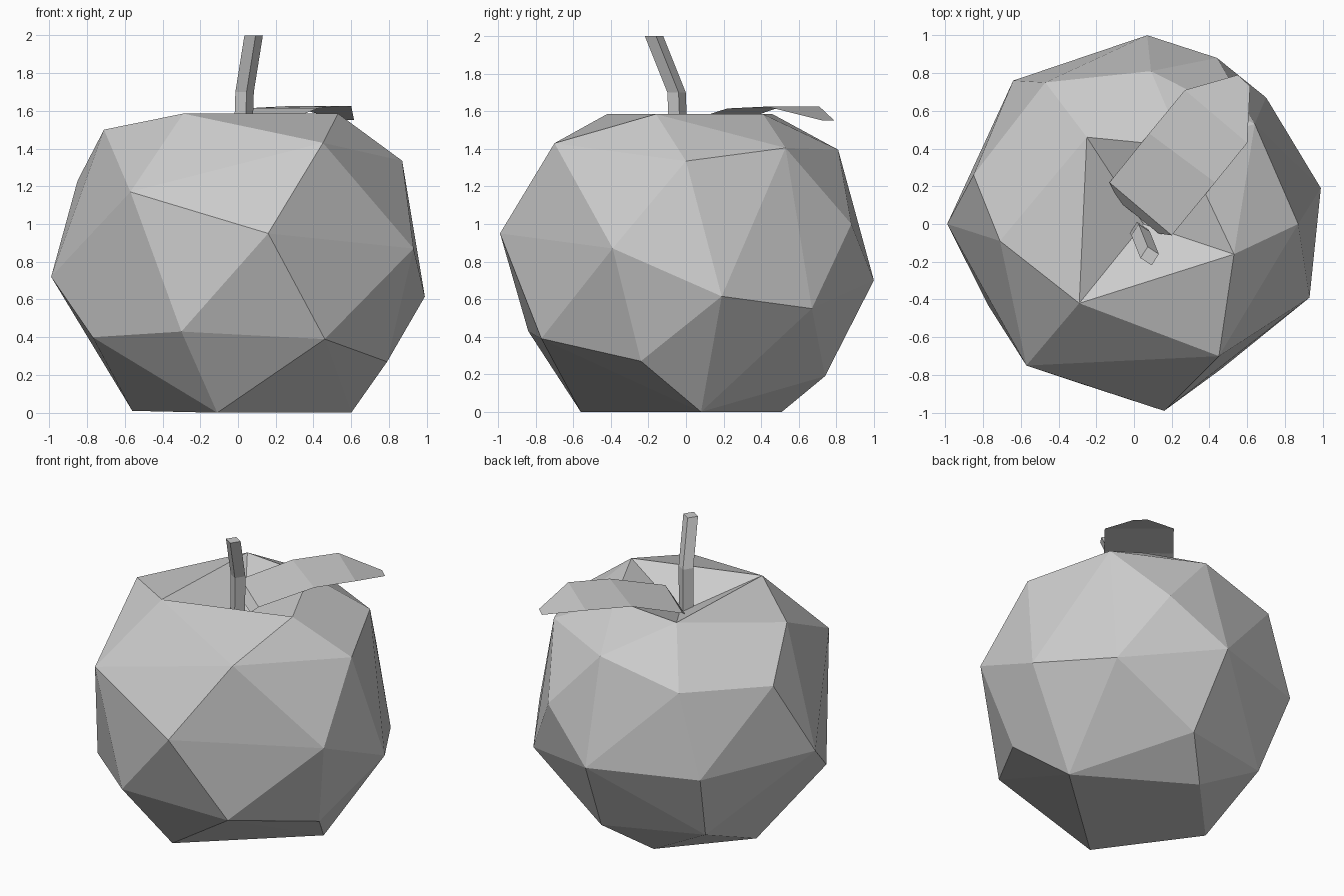
import bpy, bmesh
from math import sin, cos, radians, pi

if "Cube" in bpy.data.objects:
    bpy.data.objects.remove(bpy.data.objects["Cube"])


def finish(name, bm):
    bmesh.ops.recalc_face_normals(bm, faces=bm.faces)
    mesh = bpy.data.meshes.new(name)
    bm.to_mesh(mesh)
    bm.free()
    obj = bpy.data.objects.new(name, mesh)
    bpy.context.collection.objects.link(obj)
    return obj


# Faceted fruit body: rough rings of points, wrapped in a convex skin
rings = [
    # foot
    [(-.11, -.56, 0), (.60, .08, 0), (-.11, .51, 0), (-.56, .03, .01)],
    # lower flank
    [(-.30, -.84, .43), (.46, -.77, .39), (.79, -.24, .27), (.13, .74, .19),
     (-.545, .565, .235), (-.77, -.435, .40)],
    # waist
    [(.16, -.99, .95), (.93, -.39, .87), (.99, .19, .615), (.70, .67, .55),
     (.44, .88, 1.0), (.07, 1.0, .70), (-.64, .76, .71), (-.99, 0, .72)],
    # shoulder
    [(-.57, -.75, 1.17), (.45, -.70, 1.43), (.87, 0, 1.335), (.64, .53, 1.405),
     (.09, .81, 1.395), (-.47, .75, 1.265), (-.85, .26, 1.23), (-.71, -.09, 1.50)],
]
rim = [(-.29, -.42, 1.585), (.53, -.16, 1.585), (.26, .41, 1.585), (-.25, .46, 1.585)]

bm = bmesh.new()
for ring in rings:
    for p in ring:
        bm.verts.new(p)
top = [bm.verts.new(p) for p in rim]
bmesh.ops.convex_hull(bm, input=bm.verts[:])
# Dimple replaces the flat cap
cap = [f for f in bm.faces if all(v.co.z > 1.57 for v in f.verts)]
bmesh.ops.delete(bm, geom=cap, context='FACES')
for e in [e for e in bm.edges if not e.link_faces]:
    bm.edges.remove(e)
pit = bm.verts.new((.05, 0, 1.40))
for i in range(4):
    bm.faces.new((top[i], top[(i + 1) % 4], pit))
finish("fruit_body", bm)

# Bent four-sided stem
bm = bmesh.new()
loops = []
for x, y, z in [(.025, -.038, 1.38), (.035, -.05, 1.70), (.083, -.17, 2.0)]:
    loops.append([bm.verts.new((x + .05 * cos(radians(12) + i * pi / 2),
                                y + .05 * sin(radians(12) + i * pi / 2), z))
                  for i in range(4)])
for a, b in zip(loops, loops[1:]):
    for i in range(4):
        j = (i + 1) % 4
        bm.faces.new((a[i], a[j], b[j], b[i]))
bm.faces.new(loops[0][::-1])
bm.faces.new(loops[-1])
finish("stem", bm)

# Leaf: a thin strip of cross rows (left x, left y, right x, right y, z)
bm = bmesh.new()
rows = []
for lx, ly, rx, ry, z in [(-.08, .12, .13, -.05, 1.465), (-.13, .22, .20, -.06, 1.525),
                          (.08, .48, .43, .22, 1.615), (.27, .71, .60, .43, 1.625),
                          (.55, .79, .615, .73, 1.55)]:
    rows.append((bm.verts.new((lx, ly, z)), bm.verts.new((rx, ry, z))))
for a, b in zip(rows, rows[1:]):
    bm.faces.new((a[0], a[1], b[1], b[0]))
finish("leaf", bm)
